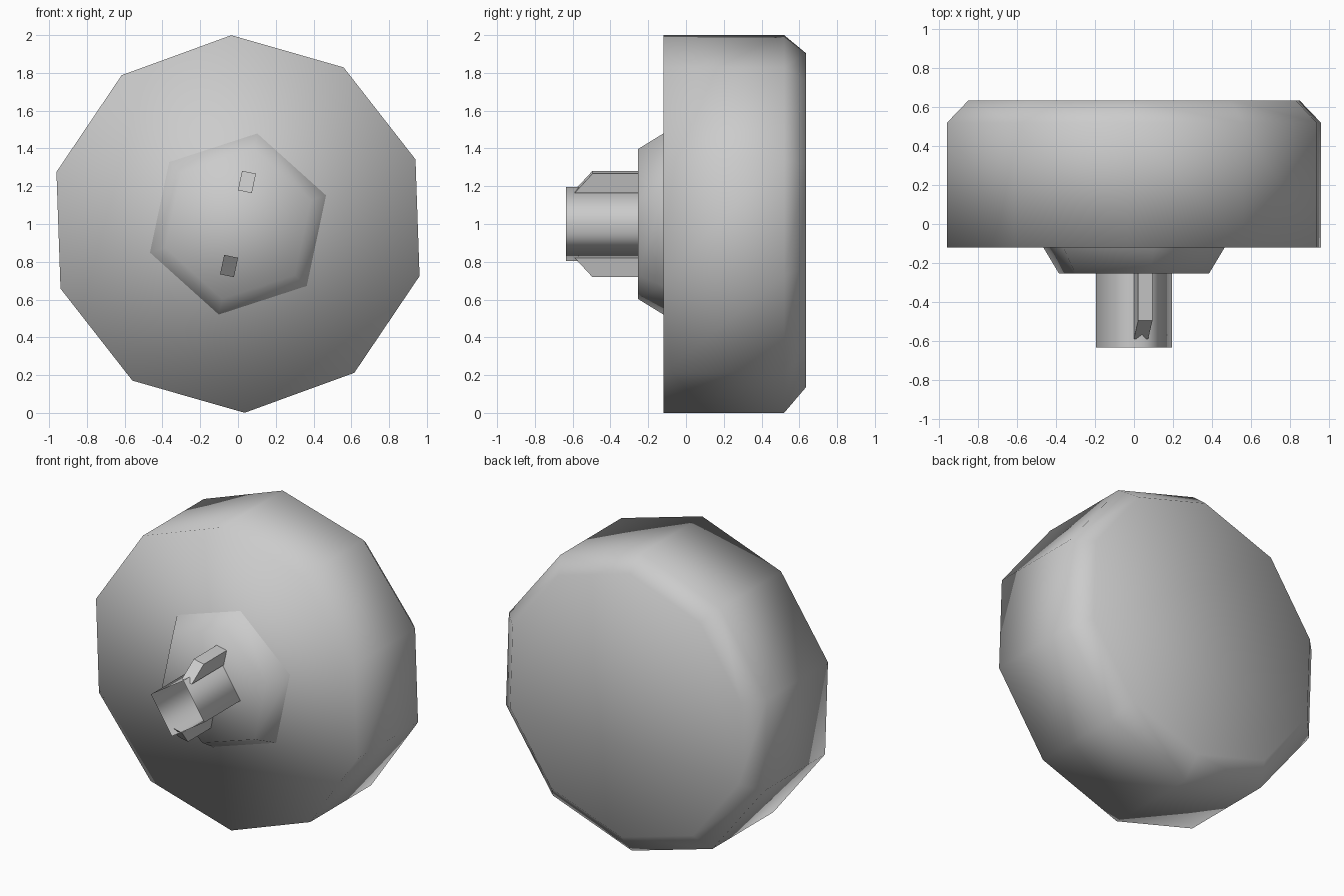
import bpy
import bmesh
from math import cos, sin, radians, pi

cube = bpy.data.objects.get("Cube")
if cube:
    bpy.data.objects.remove(cube, do_unlink=True)

GREY = (0.6, 0.6, 0.6, 1.0)
grey = bpy.data.materials.new("plain grey")
grey.use_nodes = True
grey.diffuse_color = GREY
grey.node_tree.nodes["Principled BSDF"].inputs["Base Color"].default_value = GREY

TILT = radians(78)  # turn shared by the boss, the stem and the fins


def finish(name, bm, smooth):
    bmesh.ops.recalc_face_normals(bm, faces=bm.faces[:])
    for face in bm.faces:
        face.smooth = smooth
    mesh = bpy.data.meshes.new(name)
    bm.to_mesh(mesh)
    bm.free()
    mesh.materials.append(grey)
    obj = bpy.data.objects.new(name, mesh)
    bpy.context.collection.objects.link(obj)
    return obj


def turned(name, sides, start, rings, cap_front=True, cap_back=True):
    """Loft polygon rings (y, radius, centre z) along the y axis."""
    bm = bmesh.new()
    loops = []
    for y, r, z in rings:
        angles = [start + 2 * pi * k / sides for k in range(sides)]
        loops.append([bm.verts.new((r * cos(a), y, z + r * sin(a))) for a in angles])
    for a, b in zip(loops, loops[1:]):
        for k in range(sides):
            n = (k + 1) % sides
            bm.faces.new((a[k], a[n], b[n], b[k]))
    if cap_front:
        bm.faces.new(loops[0])
    if cap_back:
        bm.faces.new(loops[-1])
    return finish(name, bm, True)


def fin(name, angle):
    """Radial plate with a sloped front end."""
    half = 0.0375
    profile = [(0.175, -0.25), (0.28, -0.25), (0.28, -0.495), (0.175, -0.59)]
    bm = bmesh.new()
    sides = []
    for t in (-half, half):
        sides.append([bm.verts.new((r * cos(angle) - t * sin(angle), y,
                                    1 + r * sin(angle) + t * cos(angle)))
                      for r, y in profile])
    a, b = sides
    bm.faces.new(a)
    bm.faces.new(b)
    for k in range(4):
        n = (k + 1) % 4
        bm.faces.new((a[k], a[n], b[n], b[k]))
    return finish(name, bm, False)


# Ten-sided knob with a bevelled back rim
turned("knob_body", 10, radians(92),
       [(-0.12, 1.0, 1.0), (0.52, 1.0, 1.0), (0.635, 0.885, 1.02)])

# Six-sided tapered boss
turned("boss", 6, TILT, [(-0.255, 0.405, 1.0), (-0.12, 0.49, 1.0)], cap_back=False)

# Open four-sided stem
turned("stem", 4, TILT, [(-0.635, 0.2, 1.0), (-0.25, 0.2, 1.0)],
       cap_front=False, cap_back=False)

# Two opposite fins on the stem
for side, angle in (("upper", TILT), ("lower", TILT + pi)):
    fin(side + "_fin", angle)
